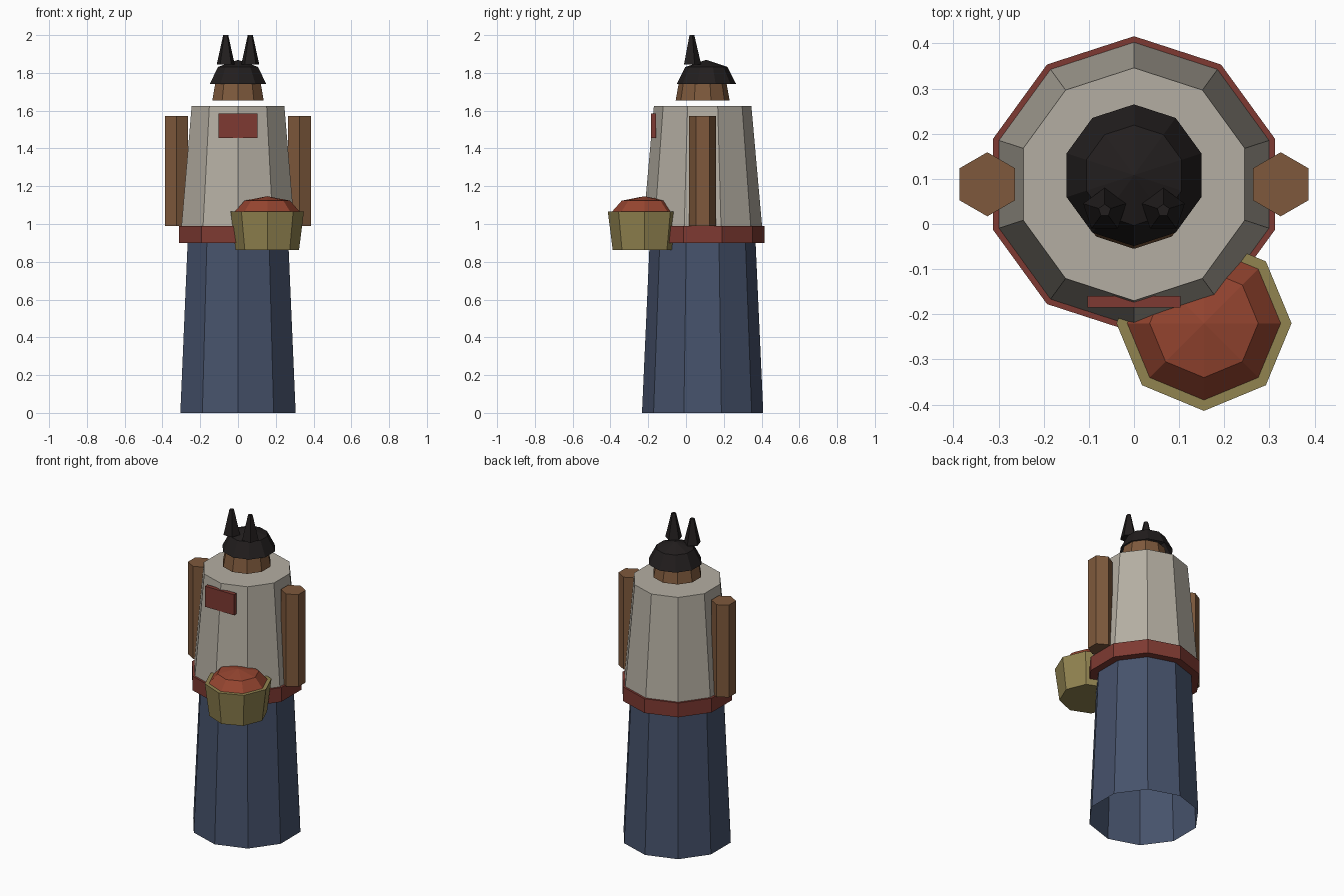
import bpy
import bmesh
from math import sin, cos, tau

if "Cube" in bpy.data.objects:
    bpy.data.objects.remove(bpy.data.objects["Cube"])


def material(name, hex_code):
    srgb = [int(hex_code[i:i + 2], 16) / 255 for i in (0, 2, 4)]
    lin = [c / 12.92 if c <= 0.04045 else ((c + 0.055) / 1.055) ** 2.4 for c in srgb]
    m = bpy.data.materials.new(name)
    m.diffuse_color = (*lin, 1)
    m.use_nodes = True
    m.node_tree.nodes["Principled BSDF"].inputs["Base Color"].default_value = m.diffuse_color
    return m


navy = material("navy_cloth", "46526B")
linen = material("pale_linen", "B4AEA2")
russet = material("russet_cloth", "7E3A32")
skin = material("brown_skin", "7E593C")
black = material("black_hair", "221E1E")
straw = material("straw", "918350")
clay = material("red_produce", "964530")


def finish(name, bm, mat):
    bmesh.ops.recalc_face_normals(bm, faces=bm.faces)
    mesh = bpy.data.meshes.new(name)
    bm.to_mesh(mesh)
    bm.free()
    mesh.materials.append(mat)
    obj = bpy.data.objects.new(name, mesh)
    bpy.context.collection.objects.link(obj)
    return obj


def lathe(name, x, y, sides, profile, mat, bottom=True, top=True):
    """Faceted solid of revolution; profile is (radius, z), first vertex on +y."""
    bm = bmesh.new()
    rings = []
    for r, z in profile:
        if r == 0:
            rings.append([bm.verts.new((x, y, z))])
        else:
            rings.append([bm.verts.new((x - r * sin(tau * i / sides),
                                        y + r * cos(tau * i / sides), z))
                          for i in range(sides)])
    for a, b in zip(rings, rings[1:]):
        for i in range(sides):
            j = (i + 1) % sides
            if len(b) == 1:
                bm.faces.new((a[i], a[j], b[0]))
            else:
                bm.faces.new((a[i], a[j], b[j], b[i]))
    if bottom:
        bm.faces.new(rings[0][::-1])
    if top and len(rings[-1]) > 1:
        bm.faces.new(rings[-1])
    return finish(name, bm, mat)


def dome(name, x, y, z, sides, radius, height, mat):
    k = 0.5 ** 0.5
    return lathe(name, x, y, sides, [(radius, z), (radius * k, z + height * k),
                                     (0, z + height)], mat, bottom=False)


CY = 0.088  # body axis

# Skirt (open at the hem), belt and torso
lathe("skirt", 0, CY, 10, [(0.321, 0), (0.28, 0.91)], navy, bottom=False, top=False)
lathe("belt", 0, CY, 10, [(0.328, 0.9), (0.328, 0.99)], russet)
lathe("torso", 0, CY, 10, [(0.315, 0.985), (0.258, 1.625)], linen)

# Head and hair cap
lathe("head", 0, CY, 10, [(0.143, 1.653), (0.123, 1.765)], skin)
dome("hair_cap", 0, 0.108, 1.742, 10, 0.157, 0.127, black)

# Paired arms and hair spikes
for side, s in (("left", -1), ("right", 1)):
    lathe(side + "_arm", s * 0.325, CY, 6, [(0.071, 0.99), (0.071, 1.573)], skin)
    lathe(side + "_hair_spike", s * 0.065, 0.03, 5,
          [(0.05, 1.845), (0.014, 2.0)], black)

# Chest patch
bm = bmesh.new()
bmesh.ops.create_cube(bm, size=1)
bmesh.ops.scale(bm, vec=(0.205, 0.025, 0.13), verts=bm.verts)
bmesh.ops.translate(bm, vec=(0, -0.172, 1.521), verts=bm.verts)
finish("chest_patch", bm, russet)

# Basket and its heaped contents
lathe("basket", 0.155, -0.22, 8, [(0.168, 0.862), (0.194, 1.067)], straw)
dome("basket_contents", 0.155, -0.22, 1.067, 8, 0.17, 0.08, clay)
